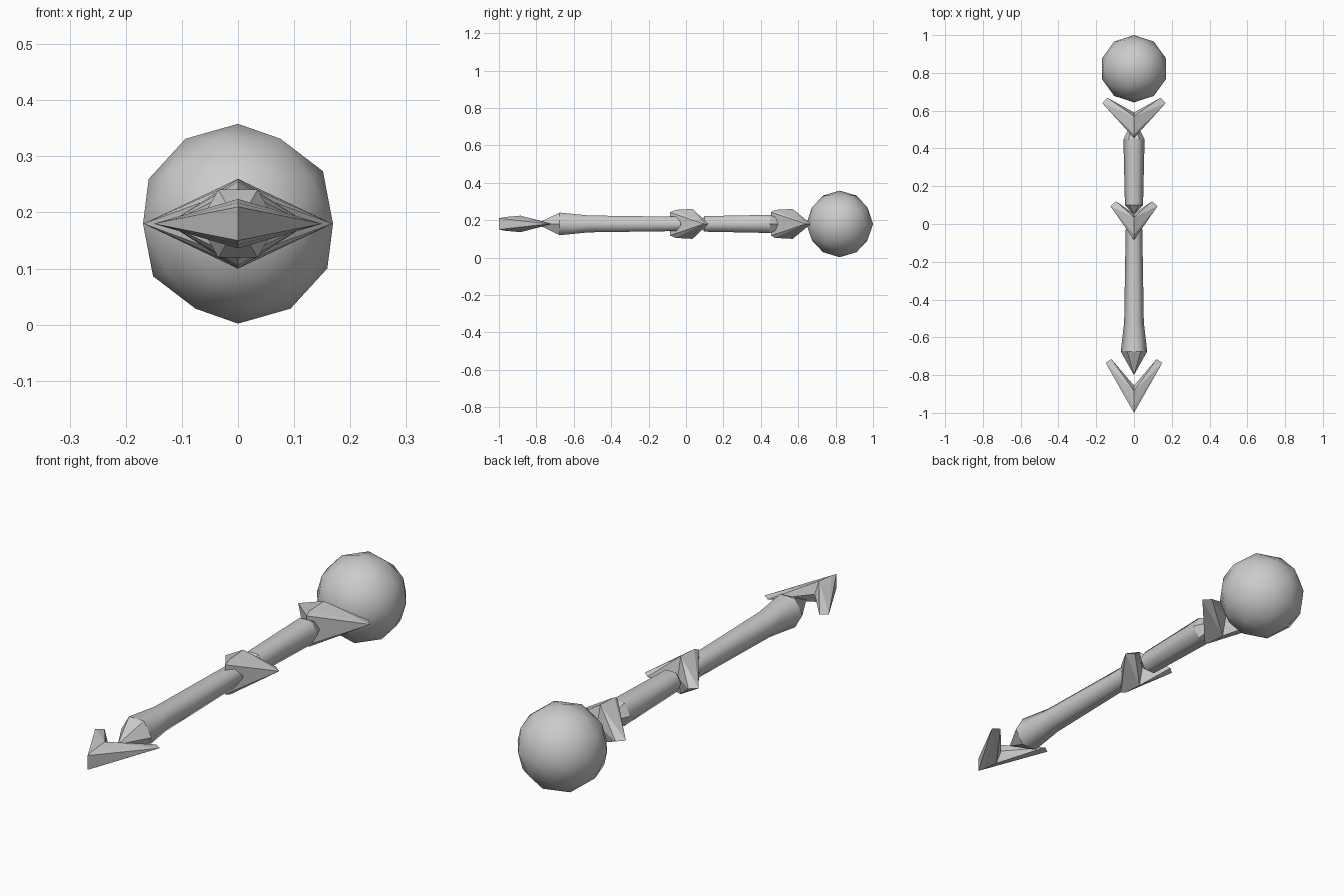
import bpy, bmesh, math

if "Cube" in bpy.data.objects:
    bpy.data.objects.remove(bpy.data.objects["Cube"], do_unlink=True)

AXIS = 0.18  # height of the long axis

grey = bpy.data.materials.new("plain grey")
grey.use_nodes = True
colour = (0.6, 0.6, 0.6, 1)
grey.diffuse_color = colour
grey.node_tree.nodes["Principled BSDF"].inputs["Base Color"].default_value = colour


def finish(name, bm):
    bmesh.ops.recalc_face_normals(bm, faces=bm.faces)
    mesh = bpy.data.meshes.new(name)
    bm.to_mesh(mesh)
    bm.free()
    mesh.materials.append(grey)
    ob = bpy.data.objects.new(name, mesh)
    ob.location.z = AXIS
    bpy.context.collection.objects.link(ob)
    return ob


def shaft(name, start, rings, end):
    """Six-sided rod along y: rings are (y, radius), closed by a point at each end."""
    bm = bmesh.new()
    loops = [[bm.verts.new((r * math.cos(i * math.pi / 3), y, r * math.sin(i * math.pi / 3)))
              for i in range(6)] for y, r in rings]
    for a, b in zip(loops, loops[1:]):
        for i in range(6):
            j = (i + 1) % 6
            bm.faces.new((a[i], a[j], b[j], b[i])).smooth = True
    for loop, y in ((loops[0], start), (loops[-1], end)):
        tip = bm.verts.new((0, y, 0))
        for i in range(6):
            bm.faces.new((loop[i], loop[(i + 1) % 6], tip))
    return finish(name, bm)


def chevron(name, ridge, notch, outer, inner):
    """V-shaped head: ridge is the (y, half height) profile, arms taper to an edge."""
    bm = bmesh.new()
    top = [bm.verts.new((0, y, h)) for y, h in ridge]
    low = [bm.verts.new((0, y, -h)) for y, h in ridge]
    back = bm.verts.new((0, notch, 0))
    for side in (-1, 1):
        o = bm.verts.new((side * outer[0], outer[1], 0))
        i = bm.verts.new((side * inner[0], inner[1], 0))
        bm.faces.new((o, top[0], low[0]))          # leading face
        for row in (top, low):
            bm.faces.new((o, row[0], row[1]))      # front bevel
            bm.faces.new((o, row[1], row[2]))      # upper or lower blade
            bm.faces.new((o, row[2], i))
            bm.faces.new((i, row[2], back))        # inner slope
    return finish(name, bm)


# Round knob at the back
bm = bmesh.new()
bmesh.ops.create_icosphere(bm, subdivisions=2, radius=0.178)
for f in bm.faces:
    f.smooth = True
knob = finish("round_knob", bm)
knob.location.y = 0.822
knob.rotation_euler.z = math.pi

# Two rods
shaft("front_shaft", -0.80, [(-0.675, 0.07), (-0.52, 0.052), (-0.03, 0.044)], 0.03)
shaft("rear_shaft", 0.05, [(0.10, 0.048), (0.45, 0.056)], 0.56)

# Three V-shaped heads
chevron("front_head", [(-1.0, 0.03), (-0.965, 0.037), (-0.885, 0.044)], -0.855,
        (0.15, -0.735), (0.12, -0.715))
chevron("middle_head", [(-0.085, 0.062), (-0.055, 0.075), (0.035, 0.08)], 0.055,
        (0.125, 0.095), (0.095, 0.12))
chevron("rear_head", [(0.455, 0.062), (0.475, 0.075), (0.57, 0.08)], 0.59,
        (0.168, 0.64), (0.14, 0.668))
